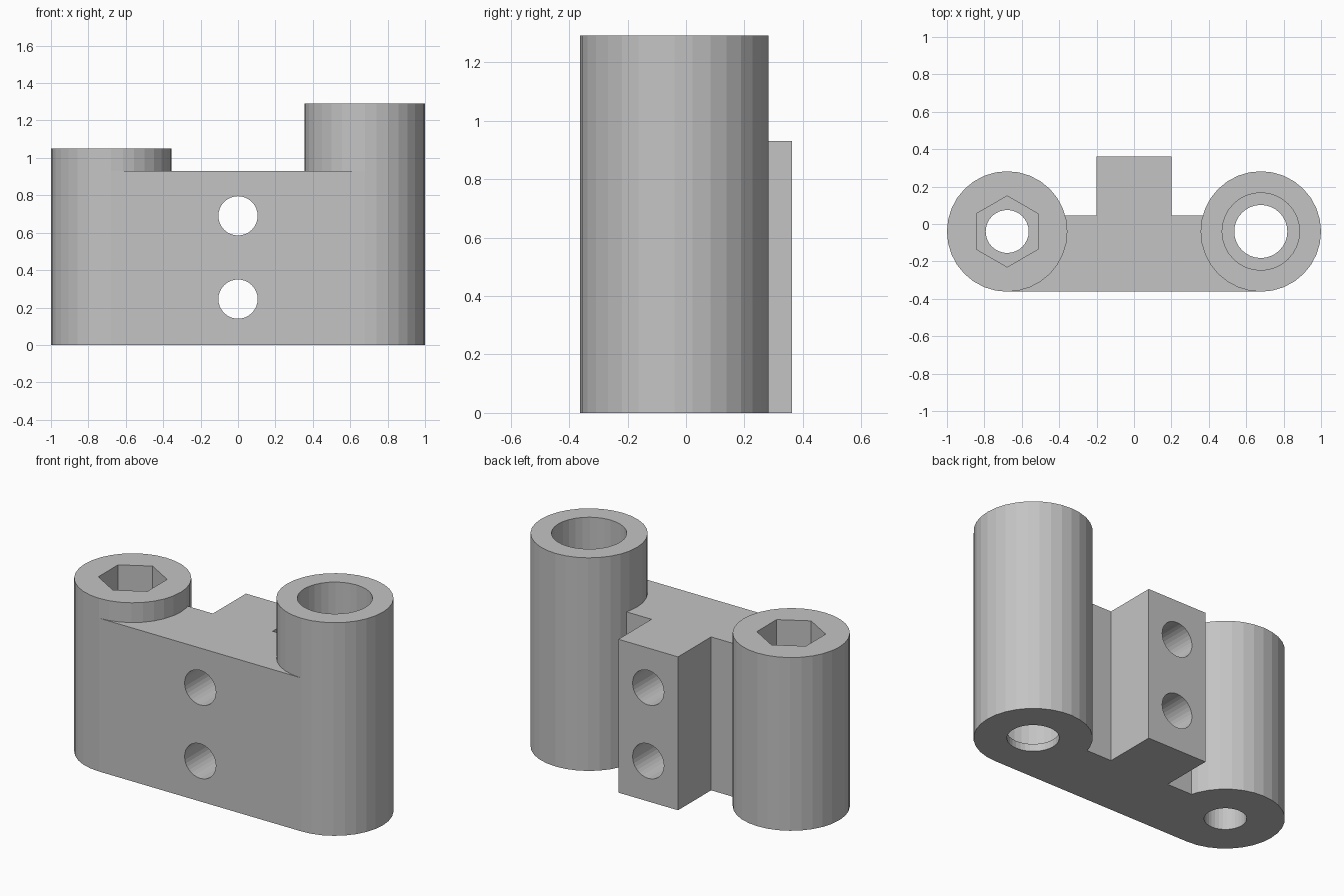
import bpy, bmesh, math

if "Cube" in bpy.data.objects:
    bpy.data.objects.remove(bpy.data.objects["Cube"])

grey = bpy.data.materials.new("plain grey")
grey.diffuse_color = (0.55, 0.55, 0.55, 1)
grey.use_nodes = True
grey.node_tree.nodes["Principled BSDF"].inputs["Base Color"].default_value = grey.diffuse_color

CX, CY, R = 0.678, -0.04, 0.322


def circle(x, y, r, n=32, turn=0.0):
    return [(x + r * math.cos(turn + 2 * math.pi * i / n),
             y + r * math.sin(turn + 2 * math.pi * i / n)) for i in range(n)]


def prism(name, outline, lo, hi, axis='Z'):
    """Extrude a closed outline along z, or along y (outline is then x, z)."""
    def place(p, h):
        return (p[0], p[1], h) if axis == 'Z' else (p[0], h, p[1])
    bm = bmesh.new()
    a = [bm.verts.new(place(p, lo)) for p in outline]
    b = [bm.verts.new(place(p, hi)) for p in outline]
    n = len(outline)
    bm.faces.new(a)
    bm.faces.new(b)
    for i in range(n):
        j = (i + 1) % n
        bm.faces.new((a[i], a[j], b[j], b[i]))
    bmesh.ops.recalc_face_normals(bm, faces=bm.faces)
    me = bpy.data.meshes.new(name)
    bm.to_mesh(me)
    bm.free()
    me.materials.append(grey)
    ob = bpy.data.objects.new(name, me)
    bpy.context.collection.objects.link(ob)
    return ob


# Web between the posts, with the clamp block at the back
bracket = prism("bracket", [(-CX, CY - R), (CX, CY - R), (CX, 0.045), (0.2, 0.045),
                            (0.2, 0.362), (-0.2, 0.362), (-0.2, 0.045), (-CX, 0.045)], 0, 0.93)

# Round posts of different heights
posts = [prism("short_post", circle(-CX, CY, R), 0, 1.05),
         prism("tall_post", circle(CX, CY, R), 0, 1.292)]

# Bores, hexagonal nut pocket and cross holes
cutters = [
    prism("nut_pocket_cutter", circle(-CX, CY, 0.19, 6, math.pi / 2), 0.5, 1.5),
    prism("short_post_hole_cutter", circle(-CX, CY, 0.115), -0.2, 0.7),
    prism("tall_post_bore_cutter", circle(CX, CY, 0.207), 0.045, 1.6),
    prism("tall_post_hole_cutter", circle(CX, CY, 0.142), -0.2, 0.3),
] + [prism("cross_hole_cutter", circle(0, z, 0.105), -0.6, 0.6, 'Y') for z in (0.245, 0.69)]

for ops, kind in ((posts, 'UNION'), (cutters, 'DIFFERENCE')):
    for ob in ops:
        mod = bracket.modifiers.new(ob.name, 'BOOLEAN')
        mod.operation = kind
        mod.solver = 'EXACT'
        mod.object = ob

# Bake the modifiers and discard the helpers
bpy.context.view_layer.update()
dg = bpy.context.evaluated_depsgraph_get()
result = bpy.data.meshes.new_from_object(bracket.evaluated_get(dg))
bracket.modifiers.clear()
bracket.data = result
for ob in posts + cutters:
    bpy.data.objects.remove(ob)
